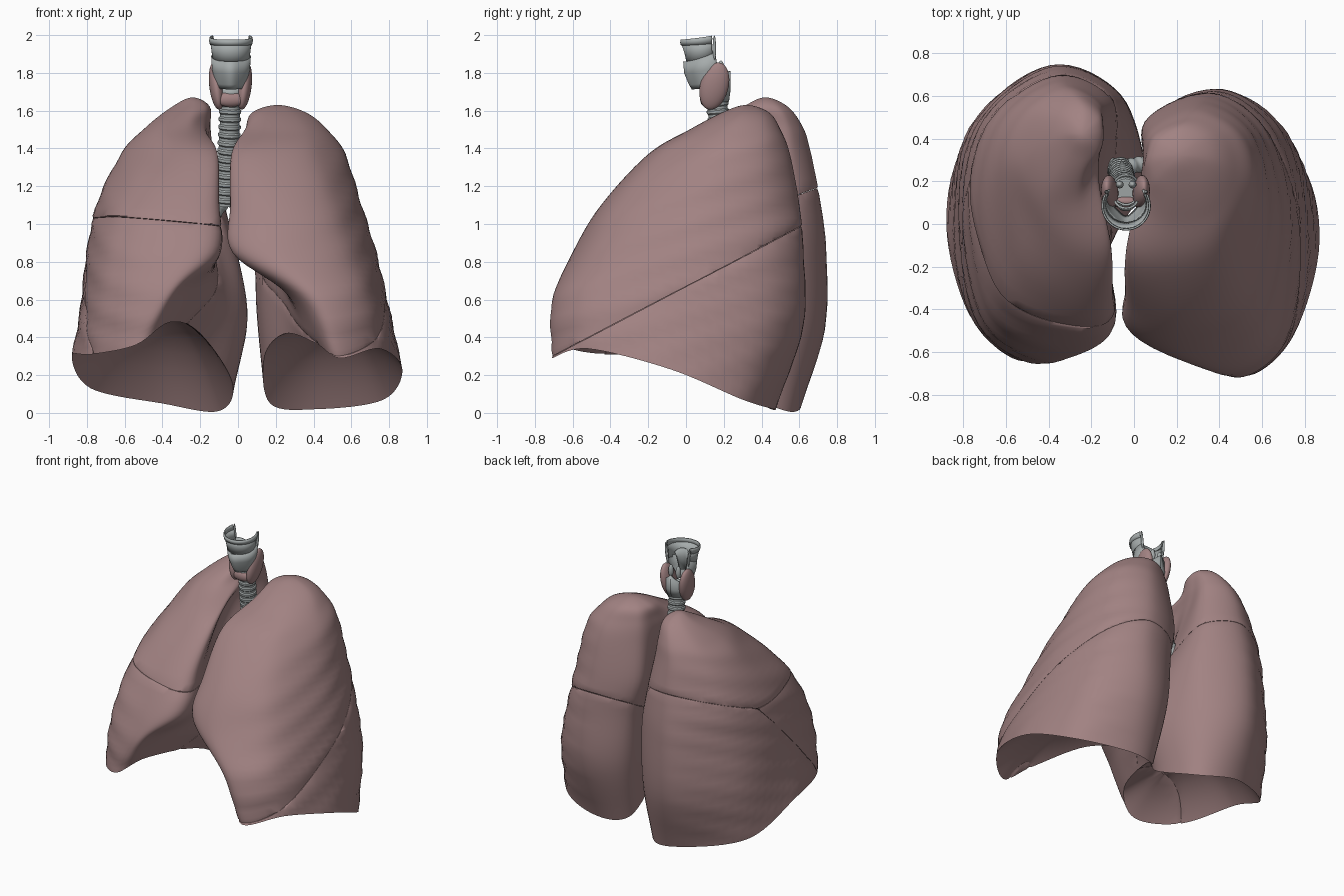
import bpy, bmesh, math
from mathutils import Vector as V

if "Cube" in bpy.data.objects:
    bpy.data.objects.remove(bpy.data.objects["Cube"])

def material(name, rgb):
    m = bpy.data.materials.new(name)
    m.diffuse_color = (*rgb, 1)
    m.use_nodes = True
    m.node_tree.nodes["Principled BSDF"].inputs["Base Color"].default_value = m.diffuse_color
    return m

PINK = material("lung_tissue", (0.36, 0.225, 0.225))
GREY = material("cartilage", (0.38, 0.41, 0.41))

def finish(bm, name, mat, angle=40):
    bmesh.ops.recalc_face_normals(bm, faces=bm.faces)
    me = bpy.data.meshes.new(name)
    bm.to_mesh(me)
    bm.free()
    ob = bpy.data.objects.new(name, me)
    bpy.context.collection.objects.link(ob)
    me.materials.append(mat)
    bpy.ops.object.select_all(action='DESELECT')
    ob.select_set(True)
    bpy.context.view_layer.objects.active = ob
    bpy.ops.object.shade_smooth_by_angle(angle=math.radians(angle))
    return ob

def loft(rows, closed=True, caps=False):
    bm = bmesh.new()
    vs = [[bm.verts.new(p) for p in r] for r in rows]
    n = len(rows[0])
    for a, b in zip(vs, vs[1:]):
        for i in range(n if closed else n - 1):
            j = (i + 1) % n
            bm.faces.new((a[i], a[j], b[j], b[i]))
    if caps:
        bm.faces.new(vs[0])
        bm.faces.new(vs[-1])
    return bm

def catmull(p0, p1, p2, p3, t):
    return 0.5 * (2*p1 + (p2 - p0)*t + (2*p0 - 5*p1 + 4*p2 - p3)*t*t + (3*p1 - p0 - 3*p2 + p3)*t**3)

def smooth_ring(pts, k=8):
    n = len(pts)
    return [catmull(pts[i-1], pts[i], pts[(i+1) % n], pts[(i+2) % n], s/k) for i in range(n) for s in range(k)]

def smooth_path(pts, k):
    p = [2*pts[0] - pts[1]] + pts + [2*pts[-1] - pts[-2]]
    return [catmull(*p[i:i+4], s/k) for i in range(len(pts)-1) for s in range(k)] + [pts[-1]]

# Lungs: lofted sections from apex to a slanted rim, closed by a hollow dome underneath
def lung(apex, sections, rim, dome, side):
    n = 72
    rings = [[V(apex)] * n]
    for z, xy in sections:
        pts = []
        for i in range(9):
            zz = z if z >= 0.85 else rim[i] + (0.85 - rim[i]) * z / 0.85
            pts.append(V((xy[2*i], xy[2*i+1], zz)))
        rings.append(smooth_ring(pts))
    k, rows = 7, []
    opposite = [rings[1][(i + n//2) % n] for i in range(n)]
    p = [opposite] + rings + [[2*a - b for a, b in zip(rings[-1], rings[-2])]]
    for r in range(len(rings) - 1):
        for s in range(k):
            rows.append([catmull(p[r][i], p[r+1][i], p[r+2][i], p[r+3][i], s/k) for i in range(n)])
    rows.append(rings[-1])
    for row in rows[k:-1]:                       # rib impressions
        for i, q in enumerate(row):
            w = max(0, min(1, (abs(q.x) - 0.3) / 0.3))
            d = V((q.x - 0.35*side, q.y, 0)).normalized()
            row[i] = q + d * 0.0045 * w * math.sin(2*math.pi*(q.z - 0.3*q.y)/0.16)
    rimpts = rows[-1]
    c = sum(rimpts, V()) / n
    for s in (0.97, 0.9, 0.8, 0.68, 0.54, 0.4, 0.25, 0.1, 0):
        rows.append([V((c.x + (q.x-c.x)*s, c.y + (q.y-c.y)*s, dome + (q.z-dome)*s**2.3)) for q in rimpts])
    bm = loft(rows)
    bmesh.ops.remove_doubles(bm, verts=bm.verts, dist=0.0005)
    bmesh.ops.recalc_face_normals(bm, faces=bm.faces)
    return bm

# Lobes: keep one side of each fissure plane, with a softened groove at the cut
def lobe(src, name, cuts):
    bm = src.copy()
    for co, no in cuts:
        no = V(no).normalized()
        res = bmesh.ops.bisect_plane(bm, geom=bm.verts[:] + bm.edges[:] + bm.faces[:],
                                     plane_co=V(co) - no*0.001, plane_no=no, clear_outer=True)
        bm.normal_update()
        cut = res['geom_cut']
        for v in [g for g in cut if isinstance(g, bmesh.types.BMVert)]:
            v.co -= v.normal * 0.005
        bmesh.ops.holes_fill(bm, edges=[g for g in cut if isinstance(g, bmesh.types.BMEdge)], sides=0)
    finish(bm, name, PINK)

# Section points: front, front-side, side, back-side, back, inner back, inner, heart hollow, inner front
left = lung((0.21, 0.32, 1.63), [
    (1.59, (.2, .19, .3, .22, .36, .3, .32, .4, .22, .44, .12, .4, .08, .33, .08, .27, .12, .21)),
    (1.50, (.17, .02, .36, .06, .47, .23, .43, .42, .27, .5, .09, .43, .05, .3, .04, .2, .05, .09)),
    (1.37, (.15, -.2, .4, -.13, .56, .15, .52, .42, .31, .55, .07, .45, .04, .25, .02, .08, -.03, -.14)),
    (1.10, (.2, -.45, .5, -.34, .65, .05, .59, .42, .35, .6, .05, .48, .08, .2, .08, -.03, -.04, -.34)),
    (0.85, (.22, -.6, .58, -.46, .73, 0, .65, .42, .4, .62, .1, .5, .12, .14, .14, -.13, -.03, -.47)),
    (0.45, (.44, -.71, .69, -.53, .8, -.01, .72, .42, .42, .62, .13, .5, .12, .12, .24, -.2, .27, -.55)),
    (0.00, (.54, -.71, .75, -.52, .87, -.08, .77, .3, .42, .47, .17, .4, .14, .12, .25, -.2, .41, -.57))],
    (.29, .34, .23, .07, .02, .05, .3, .42, .37), 0.46, 1)
right = lung((-0.24, 0.42, 1.67), [
    (1.62, (-.24, .3, -.31, .33, -.35, .41, -.32, .5, -.24, .54, -.17, .5, -.15, .44, -.155, .38, -.18, .33)),
    (1.51, (-.27, .12, -.41, .14, -.49, .31, -.45, .52, -.3, .62, -.16, .55, -.15, .43, -.16, .33, -.19, .22)),
    (1.38, (-.26, -.14, -.47, -.02, -.61, .26, -.55, .52, -.34, .66, -.14, .56, -.16, .36, -.2, .14, -.11, -.1)),
    (1.12, (-.3, -.4, -.6, -.27, -.74, .12, -.67, .5, -.36, .71, -.09, .58, -.12, .26, -.22, .06, -.1, -.33)),
    (0.85, (-.34, -.57, -.67, -.42, -.8, .05, -.72, .48, -.38, .74, -.06, .6, -.01, .28, -.13, .02, -.1, -.49)),
    (0.42, (-.43, -.65, -.72, -.47, -.83, 0, -.77, .45, -.4, .73, -.07, .6, .05, .22, -.1, -.08, -.27, -.54)),
    (0.00, (-.54, -.64, -.77, -.43, -.88, 0, -.78, .38, -.4, .6, -.1, .53, -.03, .2, -.2, -.1, -.36, -.53))],
    (.36, .31, .3, .13, .05, .01, .16, .42, .48), 0.52, -1)

lo = ((0, 0, 0.67), (0, -0.52, 1))
ra = ((0, 0.25, 1.03), (0, -0.36, 1))
rb = ((0, 0.25, 1.03), (0, -1.05, 1))
rh = ((-0.4, 0, 1.0), (0.1, 0.05, 1))
flip = lambda pl: (pl[0], tuple(-a for a in pl[1]))
lobe(left, "left_lower_lobe", [lo])
lobe(left, "left_upper_lobe", [flip(lo)])
lobe(right, "right_lower_lobe", [ra, rb])
lobe(right, "right_middle_lobe", [flip(rb), rh])
lobe(right, "right_upper_lobe", [flip(ra), flip(rh)])
left.free()
right.free()

# Airway tubes with cartilage rings
def tube(name, pts, r, rings):
    path = smooth_path([V(p) for p in pts], rings * 6 // (len(pts) - 1))
    rows = []
    for i, c in enumerate(path):
        t = (path[min(i+1, len(path)-1)] - path[max(i-1, 0)]).normalized()
        u = t.cross(V((0, 1, 0))).normalized()
        w = t.cross(u)
        rr = r * (1 + (0.06 if i % 6 in (1, 2, 3) else -0.06))
        rows.append([c + rr*(u*math.cos(a) + w*math.sin(a)) for a in [j*math.tau/28 for j in range(28)]])
    finish(loft(rows, caps=True), name, GREY, 35)

tube("trachea", [(-.04, .16, 1.69), (-.045, .18, 1.5), (-.055, .22, 1.3), (-.065, .26, 1.1)], 0.056, 14)
tube("right_bronchus", [(-.065, .26, 1.15), (-.11, .27, 1.08), (-.18, .28, 1.02)], 0.04, 4)
tube("left_bronchus", [(-.065, .26, 1.15), (.03, .28, 1.08), (.12, .29, 1.04)], 0.036, 5)

# Larynx: open-backed curved plates, each row = (z, centre y, x radius, y radius)
def plate(name, rows, span, lift, prow, thick):
    grid = []
    for n, (z, cy, rx, ry) in enumerate(rows):
        row = []
        for i in range(41):
            f = i/20 - 1
            a = math.radians(span) * f
            row.append(V((-.037 + rx*math.sin(a), cy - ry*math.cos(a) - prow*max(0, math.cos(a))**10,
                          z + lift[n]*f*f)))
        grid.append(row)
    ob = finish(loft(grid, closed=False), name, GREY)
    mod = ob.modifiers.new("thickness", 'SOLIDIFY')
    mod.thickness = thick
    mod.offset = 0

plate("hyoid_band", [(1.975, .085, .11, .11), (1.96, .085, .112, .112), (1.945, .085, .108, .108)],
      118, (.022, .02, .01), 0, .008)
plate("larynx_membrane", [(1.95, .085, .106, .105), (1.9, .09, .1, .094), (1.85, .095, .095, .088)],
      120, (.01, .03, .03), 0, .006)
plate("thyroid_cartilage", [(1.86, .1, .1, .09), (1.8, .11, .095, .095), (1.74, .125, .08, .085), (1.715, .13, .075, .075)],
      125, (.05, .03, .02, .02), .02, .01)
plate("cricoid_ring", [(1.72, .16, .064, .07), (1.69, .16, .067, .07), (1.65, .16, .06, .062)],
      180, (.09, .02, 0), 0, .012)
plate("epiglottis", [(1.95, .12, .055, .045), (1.88, .11, .045, .045), (1.79, .1, .025, .035)],
      75, (-.03, 0, 0), 0, .01)

# Rounded parts
def ellipsoid(name, loc, rad, rot, mat):
    bpy.ops.mesh.primitive_uv_sphere_add(segments=32, ring_count=20, location=loc, rotation=rot)
    ob = bpy.context.object
    ob.name = name
    ob.scale = rad
    ob.data.materials.append(mat)
    bpy.ops.object.shade_smooth()

for s, n in ((-1, "right"), (1, "left")):
    ellipsoid(n + "_thyroid_lobe", (-.04 + s*.074, .15, 1.73), (.038, .075, .128), (-.25, s*.12, 0), PINK)
    ellipsoid(n + "_arytenoid", (-.037 + s*.03, .185, 1.82), (.018, .018, .045), (0, 0, 0), GREY)
    ellipsoid(n + "_larynx_horn", (-.037 + s*.092, .15, 1.93), (.008, .009, .068), (0, s*.08, 0), GREY)
ellipsoid("thyroid_isthmus", (-.04, .105, 1.66), (.08, .03, .04), (0, 0, 0), PINK)
